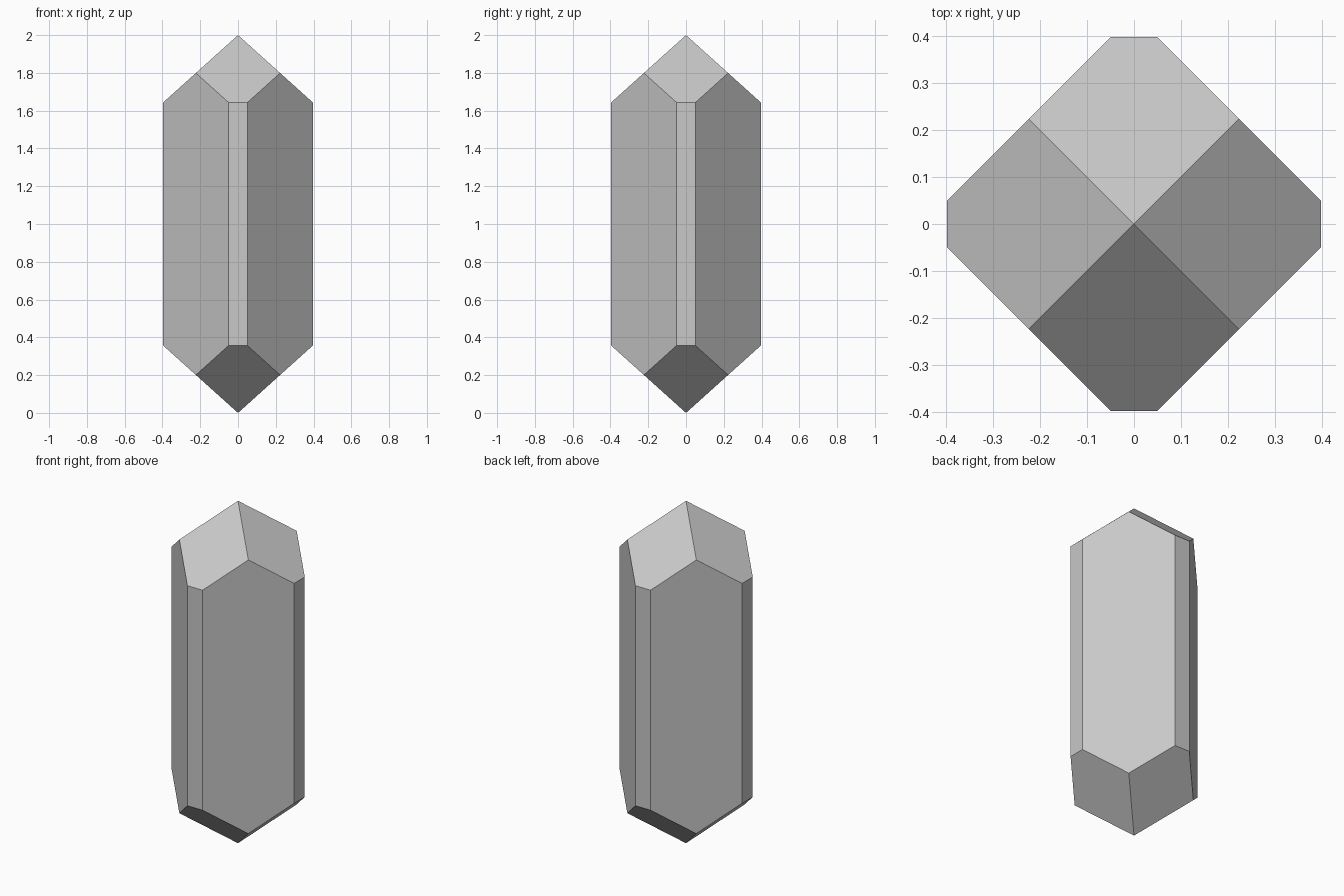
import bpy
import bmesh

cube = bpy.data.objects.get("Cube")
if cube:
    bpy.data.objects.remove(cube, do_unlink=True)

HEIGHT = 2.0
REACH = 0.397    # distance to the narrow side strips
STRIP = 0.049    # half width of a strip
SLOPE = 0.9      # steepness of the pointed ends
CORNER = (REACH + STRIP) / 2


def ring():
    """Outline points of the shaft: strip edges and the middles of the wide sides."""
    for sx in (-1, 1):
        for sy in (-1, 1):
            yield sx * REACH, sy * STRIP
            yield sx * STRIP, sy * REACH
            yield sx * CORNER, sy * CORNER


# Crystal body: every point sits on the two four-sided pyramid ends
bm = bmesh.new()
for x, y in [(0, 0), *ring()]:
    drop = SLOPE * max(abs(x), abs(y))
    bm.verts.new((x, y, drop))
    bm.verts.new((x, y, HEIGHT - drop))
bmesh.ops.convex_hull(bm, input=bm.verts[:])
bmesh.ops.dissolve_limit(bm, angle_limit=0.02, verts=bm.verts[:], edges=bm.edges[:])
bmesh.ops.recalc_face_normals(bm, faces=bm.faces[:])

mesh = bpy.data.meshes.new("crystal")
bm.to_mesh(mesh)
bm.free()
crystal = bpy.data.objects.new("crystal", mesh)
bpy.context.collection.objects.link(crystal)

# Plain grey stone
grey = (0.58, 0.58, 0.58, 1)
stone = bpy.data.materials.new("light grey")
stone.use_nodes = True
stone.diffuse_color = grey
stone.node_tree.nodes["Principled BSDF"].inputs["Base Color"].default_value = grey
mesh.materials.append(stone)
